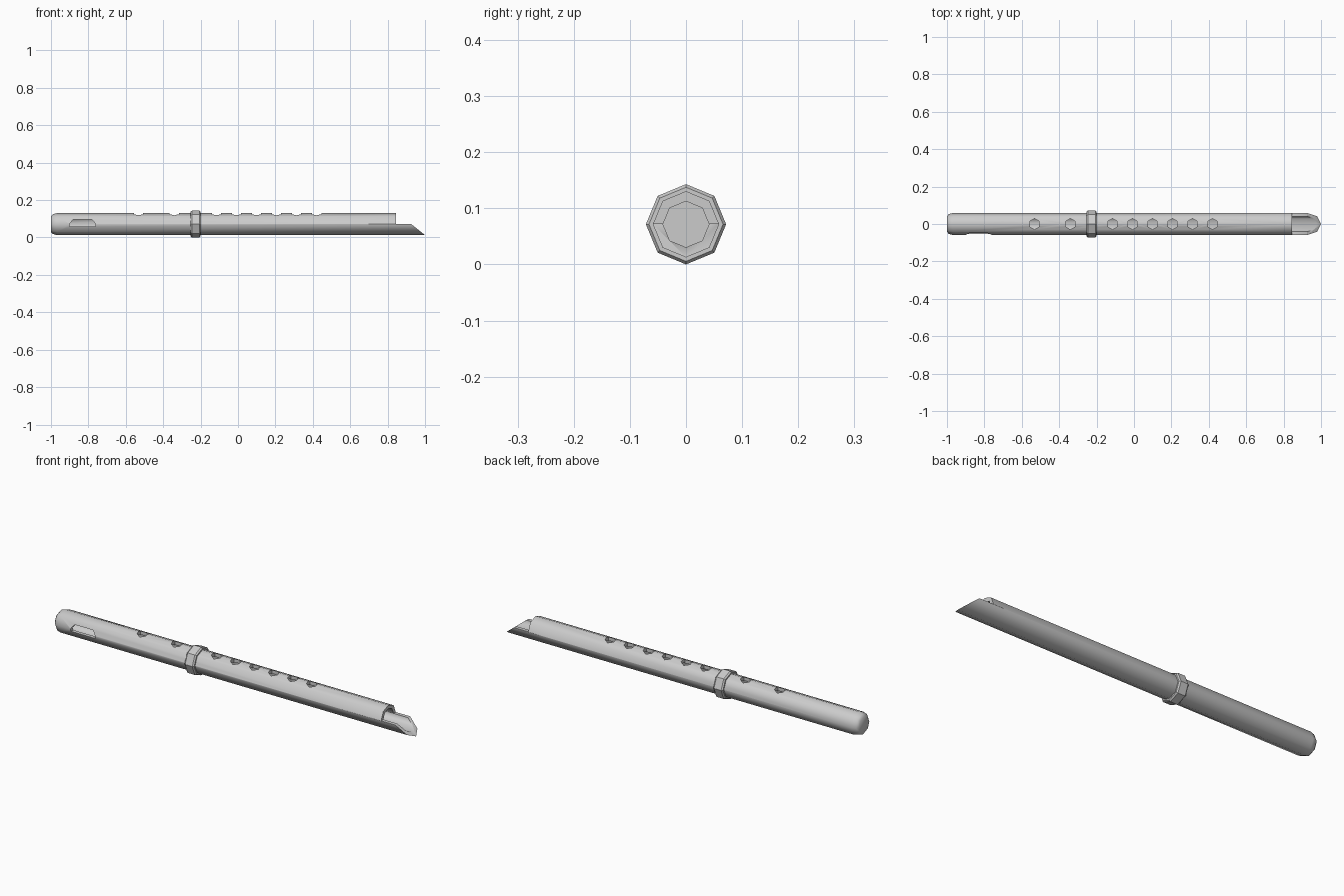
import bpy, bmesh, math
from mathutils import Vector

AXIS_Z = 0.0715
SIDES = 8

cube = bpy.data.objects.get("Cube")
if cube:
    bpy.data.objects.remove(cube, do_unlink=True)

grey = bpy.data.materials.new("plain grey")
grey.use_nodes = True
grey.diffuse_color = (0.6, 0.6, 0.6, 1)
grey.node_tree.nodes["Principled BSDF"].inputs["Base Color"].default_value = (0.6, 0.6, 0.6, 1)


def finish(name, bm):
    """Turn a bmesh into a named object."""
    bmesh.ops.recalc_face_normals(bm, faces=bm.faces)
    mesh = bpy.data.meshes.new(name)
    bm.to_mesh(mesh)
    bm.free()
    mesh.materials.append(grey)
    obj = bpy.data.objects.new(name, mesh)
    bpy.context.collection.objects.link(obj)
    return obj


def lathe(name, profile):
    """Revolve a closed (x, radius) profile about the long axis."""
    bm = bmesh.new()
    rings = []
    for i in range(SIDES):
        a = 2 * math.pi * i / SIDES
        rings.append([bm.verts.new((x, r * math.cos(a), AXIS_Z + r * math.sin(a)))
                      for x, r in profile])
    n = len(profile)
    for i in range(SIDES):
        here, there = rings[i], rings[(i + 1) % SIDES]
        for j in range(n):
            k = (j + 1) % n
            if profile[j][1] == 0 and profile[k][1] == 0:
                continue
            bm.faces.new((here[j], here[k], there[k], there[j]))
    bmesh.ops.remove_doubles(bm, verts=bm.verts, dist=1e-6)
    return finish(name, bm)


def add_prism(bm, points, sweep):
    """Add a closed prism swept from a polygon."""
    face = bm.faces.new([bm.verts.new(p) for p in points])
    out = bmesh.ops.extrude_face_region(bm, geom=[face], use_keep_orig=True)
    moved = [v for v in out["geom"] if isinstance(v, bmesh.types.BMVert)]
    bmesh.ops.translate(bm, verts=moved, vec=Vector(sweep))


def smooth(obj, degrees):
    bpy.ops.object.select_all(action="DESELECT")
    obj.select_set(True)
    bpy.context.view_layer.objects.active = obj
    bpy.ops.object.shade_smooth_by_angle(angle=math.radians(degrees))


# Hollow tube with a rounded closed end
tube = lathe("flute_tube", [
    (-1, 0), (-1, 0.042), (-0.99, 0.053), (-0.967, 0.059),
    (1.05, 0.059), (1.05, 0.041), (-0.95, 0.041), (-0.95, 0)])

cut = bmesh.new()

# Finger holes along the top
for x in (-0.532, -0.34, -0.115, -0.008, 0.099, 0.206, 0.313, 0.42):
    hexagon = []
    for i in range(6):
        a = math.pi / 2 + i * math.pi / 3
        hexagon.append((x + 0.029 * math.cos(a), 0.029 * math.sin(a), AXIS_Z))
    add_prism(cut, hexagon, (0, 0, 0.1))

# Mouth slot in the front side
slot = [(-0.9, 0.058), (-0.762, 0.058), (-0.762, 0.074), (-0.78, 0.095), (-0.882, 0.095), (-0.9, 0.074)]
add_prism(cut, [(x, -0.1, z) for x, z in slot], (0, 0.1, 0))

# Stepped and slanted open end
end = [(0.845, 0.2), (0.845, 0.0725), (0.925, 0.0725), (1.0, 0.0125), (1.1, -0.0675), (1.1, 0.2)]
add_prism(cut, [(x, -0.1, z) for x, z in end], (0, 0.2, 0))

cutter = finish("tube_cutter", cut)
cutter.hide_render = True

# Apply the cuts, then drop the cutter
mod = tube.modifiers.new("openings", "BOOLEAN")
mod.operation = "DIFFERENCE"
mod.solver = "EXACT"
mod.object = cutter
bpy.context.view_layer.objects.active = tube
tube.select_set(True)
bpy.ops.object.modifier_apply(modifier=mod.name)
bpy.data.objects.remove(cutter, do_unlink=True)
smooth(tube, 50)

# Collar band with chamfered rims
band = lathe("collar_band", [
    (-0.254, 0.052), (-0.254, 0.066), (-0.247, 0.0715),
    (-0.207, 0.0715), (-0.2, 0.066), (-0.2, 0.052)])
smooth(band, 30)
